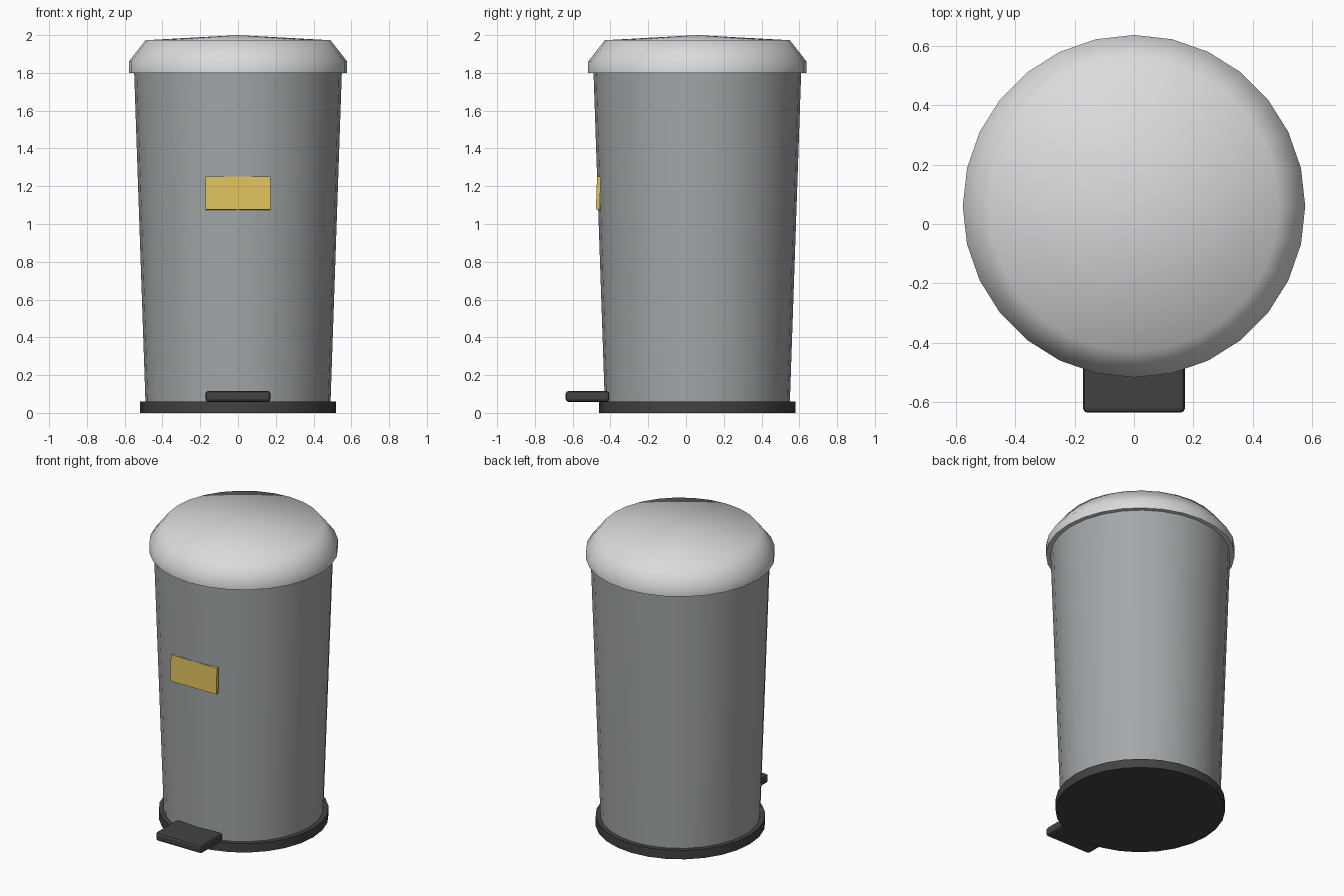
import bpy, bmesh, math

if "Cube" in bpy.data.objects:
    bpy.data.objects.remove(bpy.data.objects["Cube"])

CY = 0.06      # centre line of the round parts
SIDES = 28


def material(name, rgb):
    m = bpy.data.materials.new(name)
    m.diffuse_color = (*rgb, 1)
    m.use_nodes = True
    m.node_tree.nodes["Principled BSDF"].inputs["Base Color"].default_value = m.diffuse_color
    return m


steel = material("steel grey", (0.37, 0.39, 0.40))
silver = material("light silver", (0.70, 0.71, 0.72))
black = material("dark plastic", (0.055, 0.055, 0.055))
gold = material("gold plate", (0.74, 0.54, 0.11))


def finish(name, bm, mat, angle):
    bmesh.ops.recalc_face_normals(bm, faces=bm.faces)
    me = bpy.data.meshes.new(name)
    bm.to_mesh(me)
    bm.free()
    ob = bpy.data.objects.new(name, me)
    bpy.context.collection.objects.link(ob)
    me.materials.append(mat)
    if angle:
        bpy.ops.object.select_all(action='DESELECT')
        ob.select_set(True)
        bpy.context.view_layer.objects.active = ob
        bpy.ops.object.shade_smooth_by_angle(angle=math.radians(angle))
    return ob


def lathe(name, profile, mat, angle):
    """Turn (radius, z) points into a closed round solid; radius 0 makes a tip."""
    bm = bmesh.new()
    rings = []
    for r, z in profile:
        n = SIDES if r else 1
        rings.append([bm.verts.new((r * math.cos(math.tau * i / SIDES),
                                    CY + r * math.sin(math.tau * i / SIDES), z))
                      for i in range(n)])
    for a, b in zip(rings, rings[1:]):
        for i in range(SIDES):
            j = (i + 1) % SIDES
            if len(b) == 1:
                bm.faces.new((a[i], a[j], b[0]))
            else:
                bm.faces.new((a[i], a[j], b[j], b[i]))
    bm.faces.new(rings[0][::-1])
    if len(rings[-1]) > 1:
        bm.faces.new(rings[-1])
    return finish(name, bm, mat, angle)


def box(name, size, loc, mat):
    bm = bmesh.new()
    bmesh.ops.create_cube(bm, size=1)
    bmesh.ops.scale(bm, vec=size, verts=bm.verts)
    ob = finish(name, bm, mat, 0)
    ob.location = loc
    return ob


# Round parts: base ring, tapered body, domed lid
lathe("base", [(0.52, 0), (0.52, 0.06)], black, 30)
lathe("body", [(0.49, 0.058), (0.55, 1.81)], steel, 30)
lathe("lid", [(0.578, 1.80), (0.578, 1.86), (0.49, 1.973), (0, 2.0)], silver, 60)

# Foot pedal with rounded edges
pedal = box("pedal", (0.344, 0.23, 0.058), (0, -0.522, 0.087), black)
bevel = pedal.modifiers.new("rounded edges", 'BEVEL')
bevel.width = 0.015
bevel.segments = 2

# Front plate, leaning slightly back into the body at its top
plate = box("front_plate", (0.344, 0.02, 0.175), (0, -0.464, 1.163), gold)
plate.rotation_euler.x = math.radians(-2)
